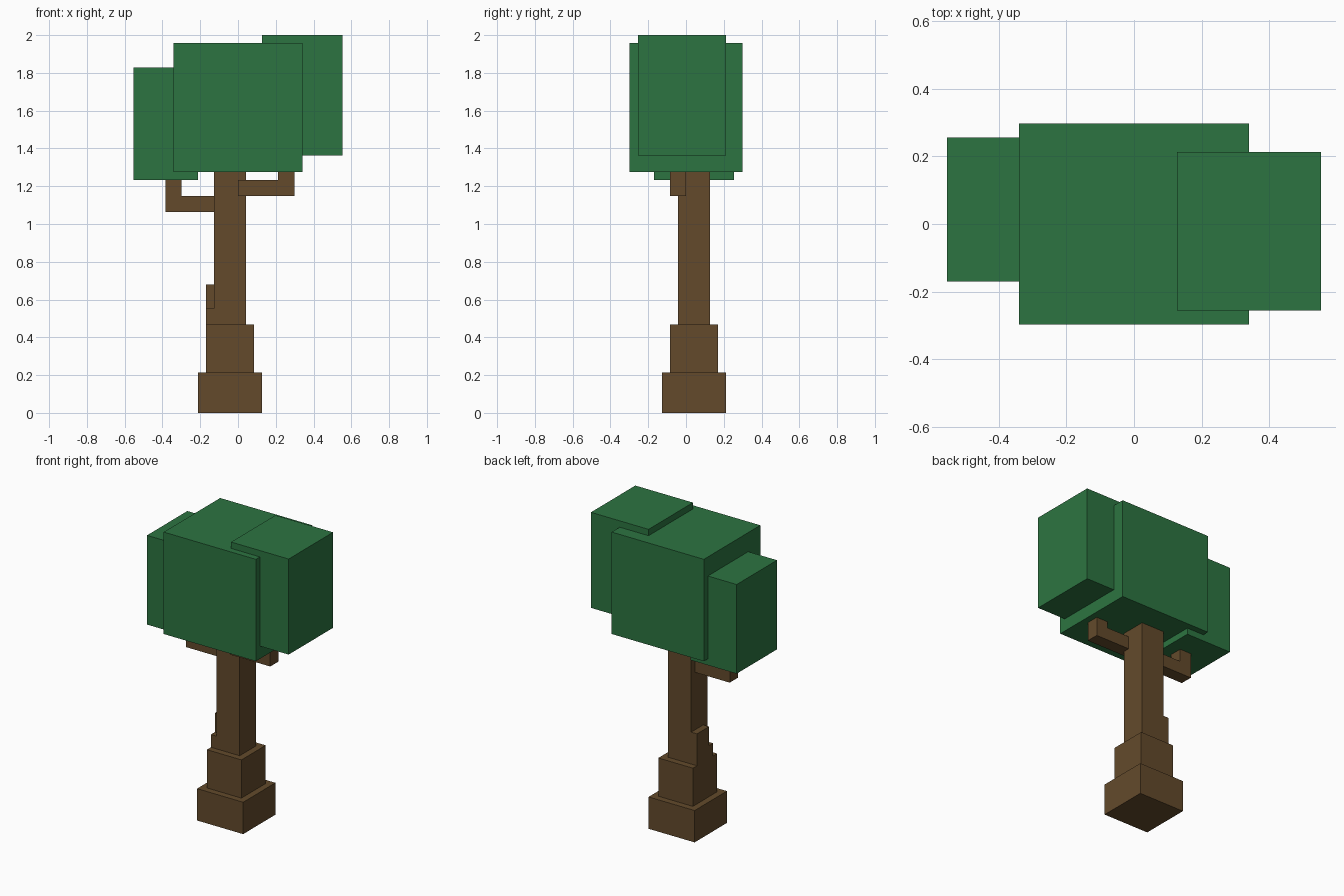
import bpy
import bmesh
from mathutils import Vector

cube = bpy.data.objects.get("Cube")
if cube:
    bpy.data.objects.remove(cube, do_unlink=True)

U = 2 / 47  # block unit: the tree is 47 units tall


def make_material(name, rgb):
    mat = bpy.data.materials.new(name)
    mat.use_nodes = True
    mat.diffuse_color = (*rgb, 1)
    bsdf = mat.node_tree.nodes["Principled BSDF"]
    bsdf.inputs["Base Color"].default_value = (*rgb, 1)
    bsdf.inputs["Roughness"].default_value = 0.9
    return mat


BARK = make_material("bark brown", (0.125, 0.0685, 0.0242))
LEAF = make_material("leaf green", (0.0252, 0.175, 0.0529))


def prism(name, profile, axis, start, end, mat):
    """Extrude a closed 2D profile along axis 'x' or 'y', in block units."""
    def place(a, b, depth):
        return Vector((depth, a, b) if axis == "x" else (a, depth, b)) * U

    bm = bmesh.new()
    face = bm.faces.new([bm.verts.new(place(a, b, start)) for a, b in profile])
    new = bmesh.ops.extrude_face_region(bm, geom=[face])["geom"]
    offset = place(0, 0, end - start)
    bmesh.ops.translate(bm, vec=offset,
                        verts=[g for g in new if isinstance(g, bmesh.types.BMVert)])
    bmesh.ops.recalc_face_normals(bm, faces=bm.faces)
    mesh = bpy.data.meshes.new(name)
    bm.to_mesh(mesh)
    bm.free()
    mesh.materials.append(mat)
    obj = bpy.data.objects.new(name, mesh)
    bpy.context.collection.objects.link(obj)
    return obj


def box(name, x, y, z, mat):
    """Block from (min, max) ranges."""
    profile = [(x[0], z[0]), (x[1], z[0]), (x[1], z[1]), (x[0], z[1])]
    return prism(name, profile, "y", y[0], y[1], mat)


# Stepped trunk
box("trunk_base", (-5, 3), (-3, 5), (0, 5), BARK)
box("trunk_lower", (-4, 2), (-2, 4), (5, 11), BARK)
box("trunk", (-3, 1), (-1, 3), (11, 30), BARK)

# Stepped buttress on the right side of the trunk
prism("trunk_buttress",
      [(-1, 11), (3, 11), (3, 16), (0, 16), (0, 13), (-1, 13)],
      "x", -4, -3, BARK)

# Elbow branches
prism("right_branch",
      [(-3, 25), (-3, 27), (-7, 27), (-7, 29), (-9, 29), (-9, 25)],
      "y", 0, 2, BARK)
prism("left_branch",
      [(0, 27), (7, 27), (7, 30), (5, 30), (5, 29), (0, 29)],
      "y", -2, 0, BARK)

# Foliage blocks
box("foliage_centre", (-8, 8), (-7, 7), (30, 46), LEAF)
box("foliage_right", (-13, -5), (-4, 6), (29, 43), LEAF)
box("foliage_left", (3, 13), (-6, 5), (32, 47), LEAF)
